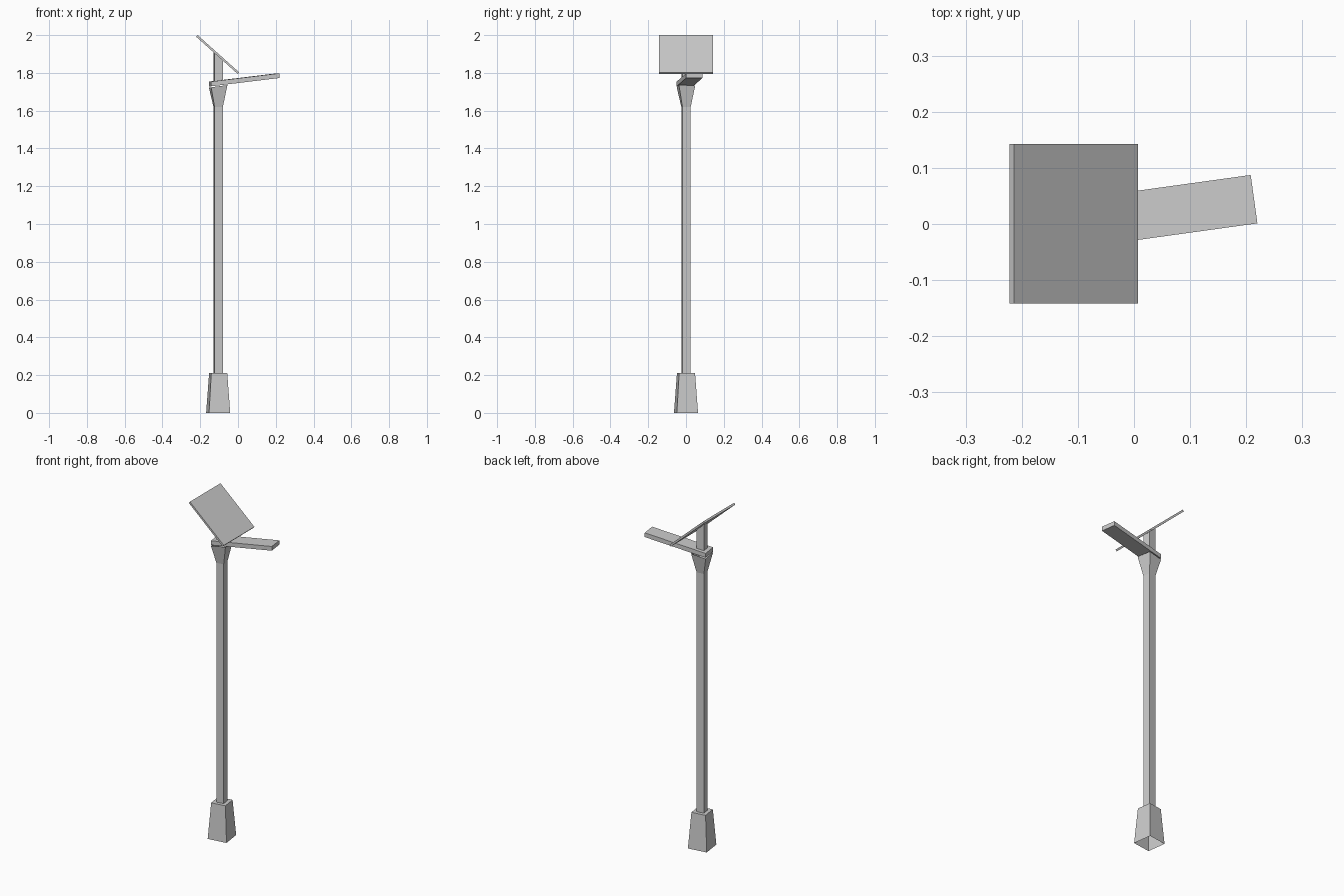
import bpy, bmesh
from math import radians, atan2
from mathutils import Matrix

if "Cube" in bpy.data.objects:
    bpy.data.objects.remove(bpy.data.objects["Cube"])

CX = -0.105                 # pole axis
TWIST = radians(7.9)        # pole and lamp are turned slightly against the panel
FRAME = Matrix.Translation((CX, 0, 0)) @ Matrix.Rotation(TWIST, 4, 'Z')
CORNERS = ((-1, -1), (1, -1), (1, 1), (-1, 1))


def square(size):
    return [(a * size / 2, b * size / 2) for a, b in CORNERS]


def loft(name, levels, cap_bottom=True, cap_top=True):
    """Skin square rings; each level is (size, height), height a number or function of world x."""
    bm = bmesh.new()
    rings = []
    for size, height in levels:
        ring = []
        for x, y in square(size):
            v = bm.verts.new(FRAME @ Matrix.Translation((x, y, 0)).translation)
            v.co.z = height(v.co.x) if callable(height) else height
            ring.append(v)
        rings.append(ring)
    for lo, hi in zip(rings, rings[1:]):
        for i in range(4):
            j = (i + 1) % 4
            bm.faces.new((lo[i], lo[j], hi[j], hi[i]))
    if cap_bottom:
        bm.faces.new(rings[0][::-1])
    if cap_top:
        bm.faces.new(rings[-1])
    return finish(name, bm)


def finish(name, bm):
    mesh = bpy.data.meshes.new(name)
    bm.to_mesh(mesh)
    bm.free()
    obj = bpy.data.objects.new(name, mesh)
    bpy.context.collection.objects.link(obj)
    return obj


def arm_bottom(x):
    return 1.735 + 0.134 * (x + 0.058)


def panel_underside(x):
    return 1.992 - 0.896 * (x + 0.222)


# Tapered foot, open underneath
loft("base", [(0.113, 0), (0.085, 0.21)], cap_bottom=False)

# Square pole and the flared bracket on top of it
loft("pole", [(0.044, 0.21), (0.044, 1.62)], False, False)
loft("bracket", [(0.044, 1.62), (0.087, arm_bottom)], False, False)

# Lamp arm: side profile (along, height) extruded across its width
profile = [(-0.0435, 1.729), (0.322, 1.773), (0.322, 1.798), (-0.0435, 1.754)]
bm = bmesh.new()
face = bm.faces.new([bm.verts.new((u, -0.0435, z)) for u, z in profile])
ext = bmesh.ops.extrude_face_region(bm, geom=[face])
bmesh.ops.translate(bm, vec=(0, 0.087, 0),
                    verts=[g for g in ext["geom"] if isinstance(g, bmesh.types.BMVert)])
bmesh.ops.transform(bm, matrix=FRAME, verts=bm.verts)
bmesh.ops.recalc_face_normals(bm, faces=bm.faces)
finish("lamp_arm", bm)

# Short post cut to the slope of the panel
loft("panel_post", [(0.044, 1.755), (0.044, panel_underside)], False, False)

# Tilted solar panel
bm = bmesh.new()
tilt = atan2(0.198, 0.221)
bmesh.ops.create_cube(bm, size=1, matrix=Matrix.Translation((-0.1075, 0.0005, 1.897))
                      @ Matrix.Rotation(tilt, 4, 'Y')
                      @ Matrix.Diagonal((0.297, 0.285, 0.0115, 1)))
finish("solar_panel", bm)
